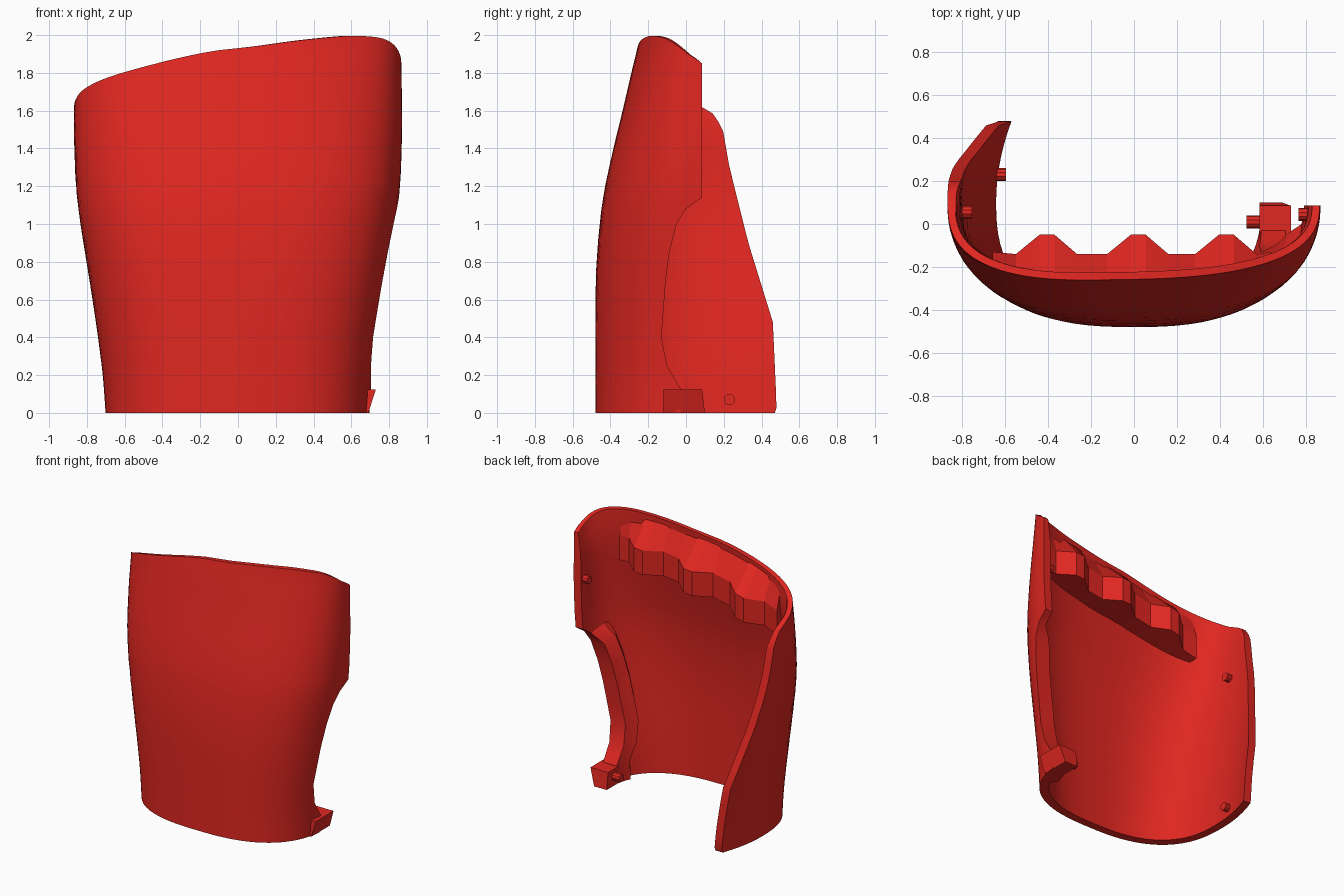
import bpy, bmesh, math
from mathutils import Vector

if "Cube" in bpy.data.objects:
    bpy.data.objects.remove(bpy.data.objects["Cube"])

N, YC = 2.6, 0.1          # superellipse power, centre of the section
FRONT = [(0, -.48), (.7, -.48), (1, -.46), (1.2, -.43), (1.4, -.385), (1.6, -.335), (1.8, -.29), (2, -.24)]
WIDTH = [(0, .70), (.25, .72), (.6, .77), (1, .835), (1.2, .86), (1.5, .87), (2, .863)]
LEFT = [(0, .47), (.03, .48), (.48, .46), (.9, .33), (1.3, .23), (1.5, .195), (1.58, .15), (1.62, .08)]
RIGHT = [(0, -.03), (.13, -.03), (.25, -.10), (.4, -.13), (.8, -.10), (1, -.05), (1.08, 0), (1.14, .085), (2, .085)]
TOP = [(-1, 1.62), (-.84, 1.69), (-.62, 1.755), (-.32, 1.835), (0, 1.935), (.16, 1.972),
       (.42, 2.0), (.67, 1.985), (.87, 1.92), (.99, 1.85)]

red = bpy.data.materials.new("red")
red.diffuse_color = (0.75, 0.02, 0.015, 1)
red.use_nodes = True
red.node_tree.nodes["Principled BSDF"].inputs["Base Color"].default_value = red.diffuse_color


def lerp(table, k):
    if k <= table[0][0]:
        return table[0][1]
    for (a, p), (b, q) in zip(table, table[1:]):
        if k <= b:
            return p + (q - p) * (k - a) / (b - a)
    return table[-1][1]


def soft(table, k):
    return sum(lerp(table, k + j * .04) for j in range(-2, 3)) / 5


def finish(bm, name, smooth=False):
    bmesh.ops.recalc_face_normals(bm, faces=bm.faces)
    me = bpy.data.meshes.new(name)
    bm.to_mesh(me)
    bm.free()
    ob = bpy.data.objects.new(name, me)
    bpy.context.collection.objects.link(ob)
    me.materials.append(red)
    if smooth:
        bpy.ops.object.select_all(action='DESELECT')
        bpy.context.view_layer.objects.active = ob
        ob.select_set(True)
        bpy.ops.object.shade_smooth_by_angle(angle=math.radians(30))
    return ob


def point(s, z, off):
    """Surface point; s = -1..1 runs round the front, beyond that along the wing."""
    w, d = soft(WIDTH, z) - off, YC - soft(FRONT, z) - off
    if abs(s) > 1:
        t = (abs(s) - 1) * .8
        return Vector((math.copysign(w - .5 * t * t, s), YC + t, z))
    a = abs(s) * math.pi / 2
    return Vector((math.copysign(w * math.sin(a) ** (2 / N), s), YC - d * max(0, math.cos(a)) ** (2 / N), z))


def edge_s(y, z, off):
    if y > YC:
        return 1 + (y - YC) / .8
    d = YC - soft(FRONT, z) - off
    return math.acos(min(1, ((YC - y) / d) ** (N / 2))) / (math.pi / 2)


def front_y(x, z):
    return YC - (YC - soft(FRONT, z)) * (1 - abs(x / soft(WIDTH, z)) ** N) ** (1 / N)


def top_at(x):
    s = math.asin(min(1, abs(x / .865) ** (N / 2))) / (math.pi / 2)
    return lerp(TOP, math.copysign(s, x))


# curved shell: outer and inner skins joined along the rim
ROWS = [0, .03, .13, .19, .25, .4, .55, .7, .85, 1, 1.08, 1.14, 1.25, 1.37, 1.5, 1.6, 1.7, 1.76, 1.81, 1.85]
COLS = 48
bm = bmesh.new()
skins = []
for inner in (0, 1):
    grid = []
    for zr in ROWS:
        v, row = zr / 1.85, []
        for i in range(COLS + 1):
            u = i / COLS
            z = v * soft(TOP, -1 + 1.99 * u) if 0 < i < COLS else v * (1.62 if i == 0 else 1.85)
            off = inner * (.06 - .025 * max(0, v - .9) / .1)
            if inner and u > .93 and zr < 1.05:
                off += .05
            sl = -edge_s(lerp(LEFT, v * 1.62), v * 1.62, off)
            sr = edge_s(lerp(RIGHT, zr), zr, off)
            row.append(bm.verts.new(point(sl + (sr - sl) * u, z, off)))
        grid.append(row)
    for a, b in zip(grid, grid[1:]):
        for i in range(COLS):
            bm.faces.new((a[i], a[i + 1], b[i + 1], b[i]))
    skins.append(grid)


def border(g):
    return g[0] + [r[-1] for r in g[1:-1]] + g[-1][::-1] + [r[0] for r in g[-2:0:-1]]


o, n = border(skins[0]), border(skins[1])
for i in range(len(o)):
    j = (i + 1) % len(o)
    bm.faces.new((o[i], o[j], n[j], n[i]))
finish(bm, "guard_shell", True)

# toothed ledge behind the top rim
bm = bmesh.new()
cols = [(-.66, -.13)]
for c in (-.405, .02, .43):
    cols += [(c - .145, -.14), (c - .035, -.05), (c + .035, -.05), (c + .14, -.14)]
cols.append((.64, -.13))
prev = None
for x, yb in cols:
    t = top_at(x)
    low = t - .38
    ring = [bm.verts.new(p) for p in ((x, front_y(x, t - .02) + .02, t - .02), (x, yb, t - .2),
                                      (x, yb, low), (x, front_y(x, low) + .03, low))]
    if prev:
        for i in range(4):
            j = (i + 1) % 4
            bm.faces.new((prev[i], prev[j], ring[j], ring[i]))
    else:
        bm.faces.new(ring)
    prev = ring
bm.faces.new(prev)
finish(bm, "toothed_ledge")

# foot block at the lower right corner
bm = bmesh.new()
bmesh.ops.create_cube(bm, size=1)
for v in bm.verts:
    up, back, out = v.co.z > 0, v.co.y > 0, v.co.x > 0
    v.co = ((.73 if up else .69) if out else .585,
            (.085 if up else .10) if back else -.12, .125 if up else 0)
finish(bm, "foot_block")

# locating pegs on the inner faces
for name, loc in (("lower_right_peg", (.56, .01, .07)), ("upper_right_peg", (.80, .045, 1.5)),
                  ("lower_left_peg", (-.63, .23, .07)), ("upper_left_peg", (-.79, .055, 1.22))):
    bpy.ops.mesh.primitive_cylinder_add(vertices=10, radius=.03, depth=.07, location=loc,
                                        rotation=(0, math.pi / 2, 0))
    peg = bpy.context.object
    peg.name = name
    peg.data.materials.append(red)
